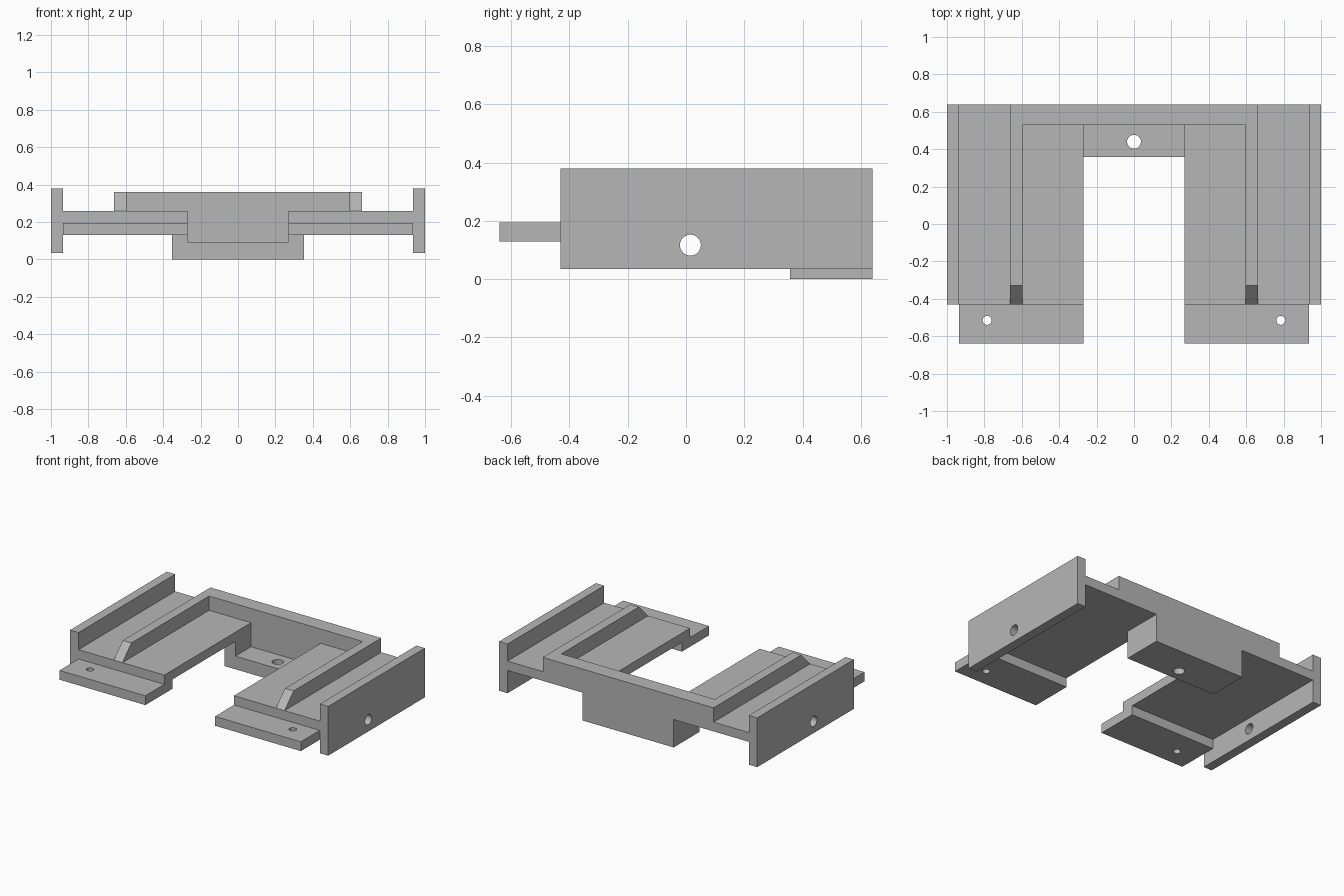
import bpy
import bmesh
import math
from mathutils import Matrix, Vector

default_cube = bpy.data.objects.get("Cube")
if default_cube:
    bpy.data.objects.remove(default_cube, do_unlink=True)

grey = bpy.data.materials.new("plain_grey")
grey.use_nodes = True
colour = (0.47, 0.47, 0.47, 1)
grey.diffuse_color = colour
grey.node_tree.nodes["Principled BSDF"].inputs["Base Color"].default_value = colour


def finish(name, bm):
    """Turn a bmesh into a grey object."""
    bmesh.ops.recalc_face_normals(bm, faces=bm.faces)
    mesh = bpy.data.meshes.new(name)
    bm.to_mesh(mesh)
    bm.free()
    mesh.materials.append(grey)
    obj = bpy.data.objects.new(name, mesh)
    bpy.context.collection.objects.link(obj)
    return obj


def prism(name, outline, offset):
    """Extrude a closed outline of 3D points along an offset."""
    bm = bmesh.new()
    face = bm.faces.new([bm.verts.new(p) for p in outline])
    moved = bmesh.ops.extrude_face_region(bm, geom=[face], use_keep_orig=True)["geom"]
    verts = [v for v in moved if isinstance(v, bmesh.types.BMVert)]
    bmesh.ops.translate(bm, verts=verts, vec=Vector(offset))
    return finish(name, bm)


def box(name, x, y, z):
    outline = [(x[0], y[0], z[0]), (x[1], y[0], z[0]), (x[1], y[1], z[0]), (x[0], y[1], z[0])]
    return prism(name, outline, (0, 0, z[1] - z[0]))


def drill(obj, centre, radius, axis):
    """Cut a round hole right through a part."""
    bm = bmesh.new()
    turn = Matrix.Rotation(math.pi / 2, 4, "Y") if axis == "X" else Matrix()
    bmesh.ops.create_cone(bm, cap_ends=True, segments=32, radius1=radius, radius2=radius,
                          depth=0.5, matrix=Matrix.Translation(centre) @ turn)
    cutter = finish("hole_cutter", bm)
    cutter.hide_render = True
    mod = obj.modifiers.new("hole", "BOOLEAN")
    mod.operation = "DIFFERENCE"
    mod.solver = "EXACT"
    mod.object = cutter
    bpy.ops.object.select_all(action="DESELECT")
    obj.select_set(True)
    bpy.context.view_layer.objects.active = obj
    bpy.ops.object.modifier_apply(modifier=mod.name)
    bpy.data.objects.remove(cutter, do_unlink=True)
    bpy.ops.object.shade_smooth_by_angle(angle=math.radians(30))


# Shared levels and edges
FRONT, BACK, BAR = -0.43, 0.64, 0.53
LOW, MID, DECK, TOP = 0.13, 0.195, 0.26, 0.36
INNER, OUTER, BLOCK = 0.27, 0.935, 0.353

# U-shaped deck
deck_edge = [(OUTER, BACK), (OUTER, FRONT), (INNER, FRONT), (INNER, BAR)]
deck_edge += [(-x, y) for x, y in reversed(deck_edge)]
prism("deck", [(x, y, MID) for x, y in deck_edge], (0, 0, DECK - MID))

# Mirrored side parts
for side, s in (("left", 1), ("right", -1)):
    flange = box(side + "_flange", sorted((s * OUTER, s)), (FRONT, BACK), (0.035, 0.38))
    drill(flange, (s * 0.967, 0.015, 0.117), 0.036, "X")

    tab = box(side + "_front_tab", sorted((s * INNER, s * OUTER)), (-0.64, -0.34), (LOW, MID))
    drill(tab, (s * 0.785, -0.515, 0.16), 0.024, "Z")

    # Guide rail with a sloped front end
    rail = [(FRONT, DECK), (BAR, DECK), (BAR, TOP), (FRONT + 0.1, TOP)]
    prism(side + "_rail", [(s * 0.595, y, z) for y, z in rail], (s * 0.067, 0, 0))

    # Side wall of the rear pocket
    box(side + "_pocket_wall", sorted((s * INNER, s * BLOCK)), (0.357, BAR), (0, MID))

# Rear bar, rear wall and pocket floor
box("rear_bar", (-0.662, 0.662), (BAR, BACK), (DECK, TOP))
box("rear_wall", (-BLOCK, BLOCK), (BAR, BACK), (0, MID))
floor = box("pocket_floor", (-INNER, INNER), (0.357, BAR), (0, 0.092))
drill(floor, (0, 0.44, 0.05), 0.037, "Z")
